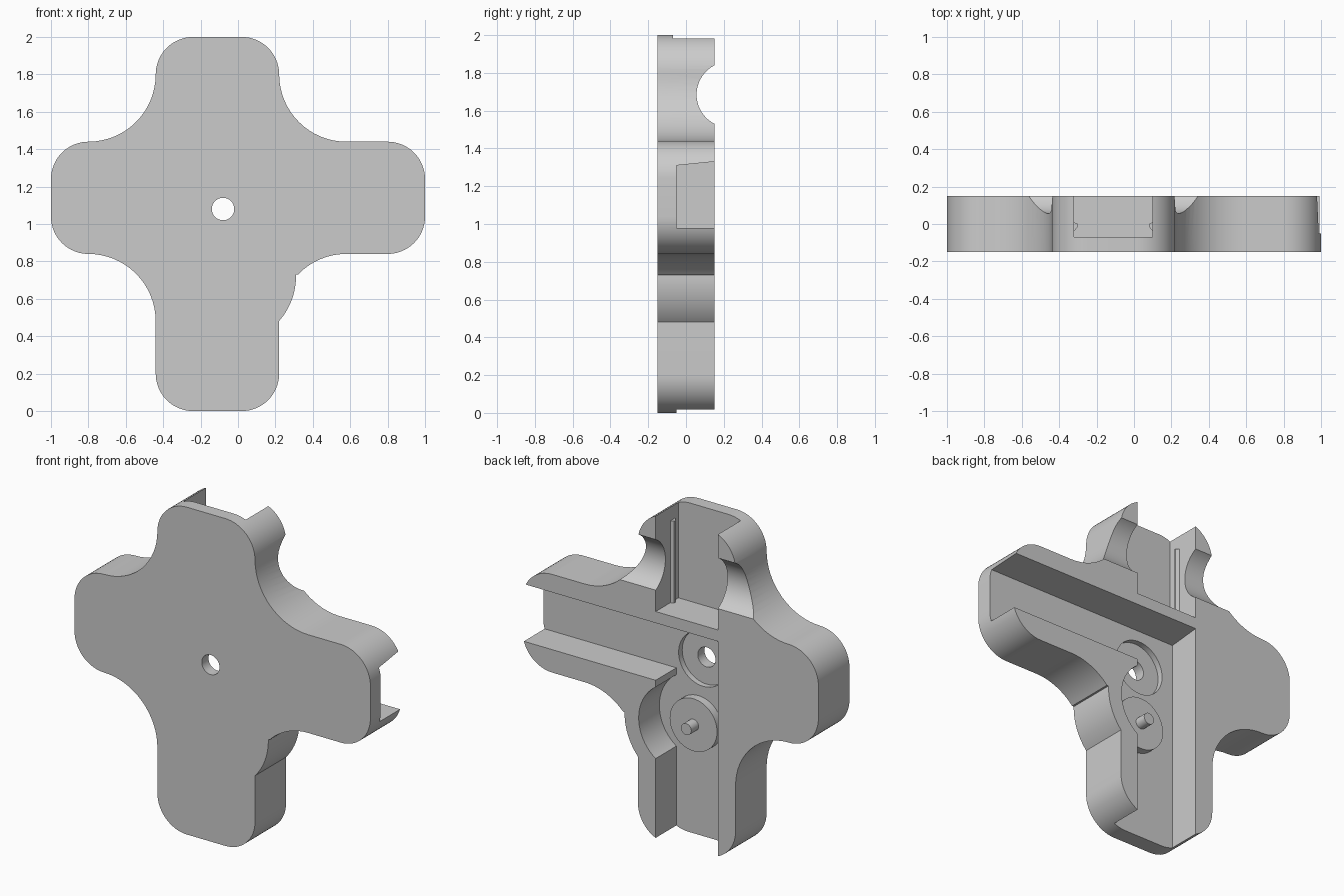
import bpy, bmesh
from math import cos, sin, radians

cube = bpy.data.objects.get("Cube")
if cube:
    bpy.data.objects.remove(cube, do_unlink=True)

grey = bpy.data.materials.new("plain grey")
grey.use_nodes = True
grey.diffuse_color = (0.6, 0.6, 0.6, 1)
grey.node_tree.nodes["Principled BSDF"].inputs["Base Color"].default_value = (0.6, 0.6, 0.6, 1)


def arc(cx, cz, r, start, end, n=16):
    """Points on a circular arc, angles in degrees."""
    angles = [radians(start + (end - start) * i / n) for i in range(n + 1)]
    return [(cx + r * cos(a), cz + r * sin(a)) for a in angles]


def circle(cx, cz, r, n=64):
    return arc(cx, cz, r, 0, 360, n)[:-1]


def rect(a0, a1, b0, b1):
    return [(a0, b0), (a1, b0), (a1, b1), (a0, b1)]


def prism(name, profile, axis, start, end):
    """Extrude a closed profile along one axis."""
    def place(p, d):
        return {"x": (d, p[0], p[1]), "y": (p[0], d, p[1]), "z": (p[0], p[1], d)}[axis]
    bm = bmesh.new()
    face = bm.faces.new([bm.verts.new(place(p, start)) for p in profile])
    top = bmesh.ops.extrude_face_region(bm, geom=[face])
    shift = place((0, 0), end - start)
    bmesh.ops.translate(bm, vec=shift, verts=[v for v in top["geom"] if isinstance(v, bmesh.types.BMVert)])
    bmesh.ops.recalc_face_normals(bm, faces=bm.faces)
    mesh = bpy.data.meshes.new(name)
    bm.to_mesh(mesh)
    bm.free()
    mesh.materials.append(grey)
    ob = bpy.data.objects.new(name, mesh)
    bpy.context.collection.objects.link(ob)
    return ob


def activate(ob):
    bpy.ops.object.select_all(action="DESELECT")
    ob.select_set(True)
    bpy.context.view_layer.objects.active = ob


def cut(ob, cutter):
    cutter.hide_render = True
    mod = ob.modifiers.new("cut", "BOOLEAN")
    mod.operation = "DIFFERENCE"
    mod.solver = "EXACT"
    mod.object = cutter
    activate(ob)
    bpy.ops.object.modifier_apply(modifier=mod.name)
    bpy.data.objects.remove(cutter, do_unlink=True)


# Cross-shaped body with rounded arms and a round bulge beside the lower arm
C, F = 0.2, 0.36
GEAR = (-0.05, 0.72)
HUB = (-0.08, 1.08)
outline = (
    arc(0.02, C, C, -90, 0)
    + arc(*GEAR, 0.36, -41.4, 1.5)
    + arc(0.58, 0.48, F, 136, 90)
    + arc(0.8, 1.04, C, -90, 0)
    + arc(0.8, 1.24, C, 0, 90)
    + arc(0.58, 1.80, F, 270, 180)
    + arc(0.02, 1.8, C, 0, 90)
    + arc(-0.24, 1.8, C, 90, 180)
    + arc(-0.80, 1.80, F, 0, -90)
    + arc(-0.8, 1.24, C, 90, 180)
    + arc(-0.8, 1.04, C, 180, 270)
    + arc(-0.80, 0.48, F, 90, 0)
    + arc(-0.24, C, C, 180, 270)
)
body = prism("cross_body", outline, "y", -0.15, 0.15)

# Channels in the back: side arm with a sloping upper wall, lower arm, upper arm
side_profile = [(-0.05, 0.98), (0.3, 0.98), (0.3, 1.345), (-0.05, 1.31)]
cut(body, prism("side_channel", side_profile, "x", -0.32, 1.2))
cut(body, prism("lower_channel", rect(-0.32, 0.1, -0.2, 1.2), "y", -0.05, 0.3))
cut(body, prism("upper_channel", rect(-0.32, 0.1, 1.4, 2.2), "y", -0.07, 0.3))

# Round pocket cut only beside the lower channel
pocket = [p for p in arc(*GEAR, 0.265, -70, 90, 40)] + [(-0.1, 0.98), (-0.1, 0.48)]
cut(body, prism("round_pocket", pocket, "y", -0.05, 0.3))

# Finger scoop across the upper arm
cut(body, prism("finger_scoop", circle(0.23, 1.685, 0.174), "x", -0.75, 0.55))

# Hub recess and through hole
cut(body, prism("hub_recess", circle(*HUB, 0.165), "y", -0.085, 0.1))
cut(body, prism("hub_hole", circle(*HUB, 0.06, 48), "y", -0.3, 0.1))

# Raised disc with a pin
disc = prism("disc", circle(*GEAR, 0.16), "y", -0.06, 0.0)
pin = prism("disc_pin", circle(*GEAR, 0.035, 32), "y", -0.01, 0.07)
for part in (disc, pin):
    part.location.z = -0.03

# Small ribs on both walls of the upper channel
ribs = []
for side, wall, tip in (("left", 0.102, 0.08), ("right", -0.322, -0.3)):
    tri = [(wall, -0.04), (tip, -0.015), (tip, 0.0), (wall, 0.01)]
    ribs.append(prism(side + "_rib", tri, "z", 1.4, 1.9))

for part in [body, disc, pin]:
    activate(part)
    bpy.ops.object.shade_smooth_by_angle(angle=radians(30))
